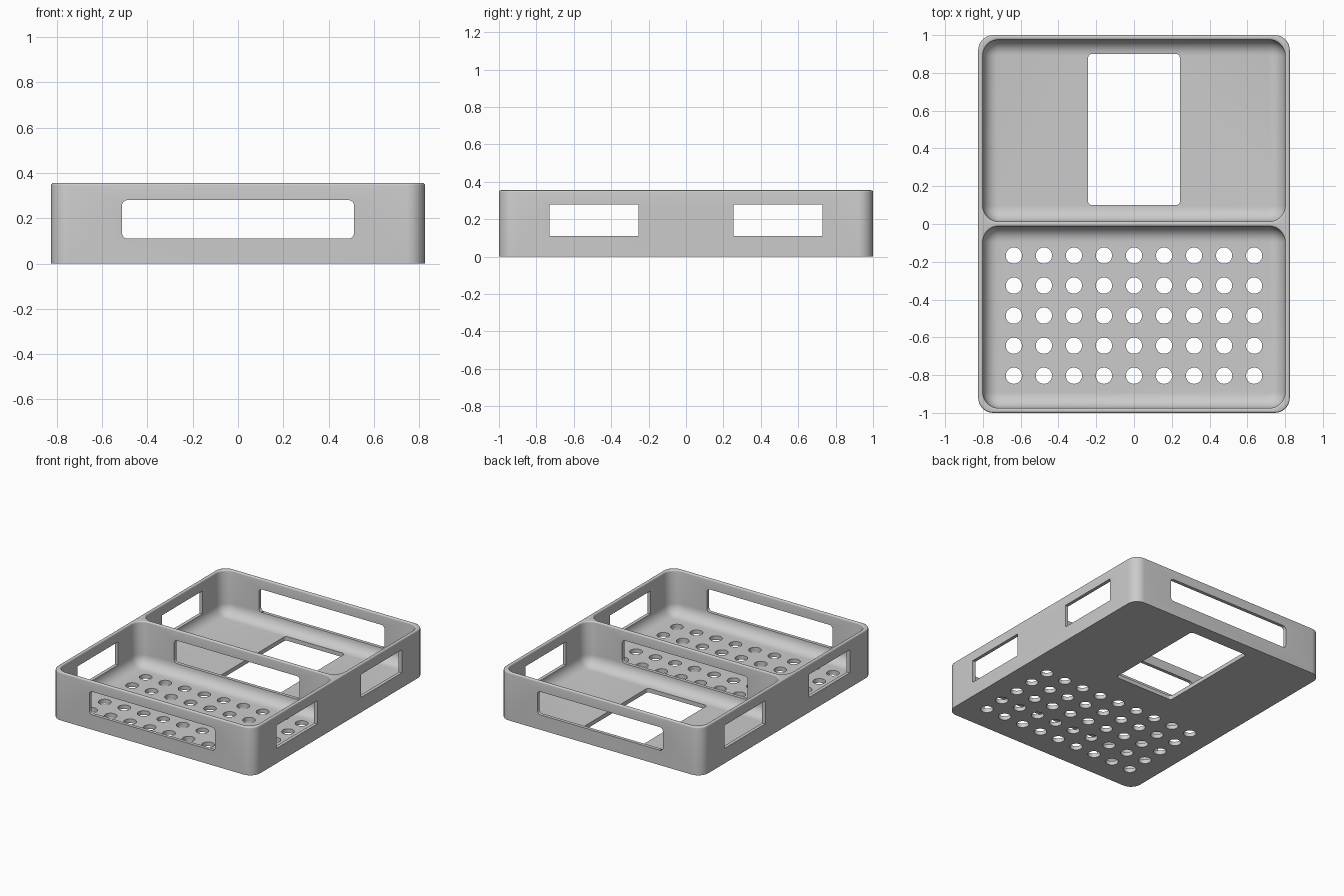
import bpy, bmesh, math
from mathutils import Matrix

cube = bpy.data.objects.get("Cube")
if cube:
    bpy.data.objects.remove(cube, do_unlink=True)

HALF_X, HALF_Y, HEIGHT = 0.825, 1.0, 0.355
WALL, FLOOR, CORNER, FILLET, LIP = 0.025, 0.03, 0.08, 0.08, 0.01
WIN_LOW, WIN_HIGH = 0.11, 0.28

grey = bpy.data.materials.new("Light grey plastic")
grey.use_nodes = True
COLOUR = (0.6, 0.6, 0.6, 1)
grey.diffuse_color = COLOUR
grey.node_tree.nodes["Principled BSDF"].inputs["Base Color"].default_value = COLOUR


def make_object(name, bm):
    bmesh.ops.recalc_face_normals(bm, faces=bm.faces)
    mesh = bpy.data.meshes.new(name)
    bm.to_mesh(mesh)
    bm.free()
    mesh.materials.append(grey)
    obj = bpy.data.objects.new(name, mesh)
    bpy.context.collection.objects.link(obj)
    return obj


def outline(hx, hy, r, steps=8):
    """Rounded rectangle, counter-clockwise."""
    pts = []
    for q, (sx, sy) in enumerate([(1, 1), (-1, 1), (-1, -1), (1, -1)]):
        for i in range(steps + 1):
            a = (q + i / steps) * math.pi / 2
            pts.append((sx * (hx - r) + r * math.cos(a), sy * (hy - r) + r * math.sin(a)))
    return pts


def loft(name, hx, hy, r, profile, matrix=Matrix()):
    """Stack rounded rectangles, each inset as the (inset, height) profile says."""
    bm = bmesh.new()
    rings = [[bm.verts.new(matrix @ Matrix.Translation((x, y, z)).translation)
              for x, y in outline(hx - inset, hy - inset, max(r - inset, 0.002))]
             for inset, z in profile]
    for low, high in zip(rings, rings[1:]):
        for i in range(len(low)):
            j = (i + 1) % len(low)
            bm.faces.new((low[i], low[j], high[j], high[i]))
    bm.faces.new(rings[0][::-1])
    bm.faces.new(rings[-1])
    return make_object(name, bm)


def quarter(steps):
    return [(math.sin(i / steps * math.pi / 2), math.cos(i / steps * math.pi / 2))
            for i in range(steps + 1)]


# Outer body with a softened top edge
body = [(0, 0)] + [(LIP * (1 - c), HEIGHT - LIP + LIP * s) for s, c in quarter(4)]
tray = loft("tray", HALF_X, HALF_Y, CORNER, body)
cutters = []

# Two compartments: filleted floor, straight wall, flared lip
compartment = [(FILLET * (1 - s), FLOOR + FILLET * (1 - c)) for s, c in quarter(8)]
compartment += [(-LIP * (1 - c), HEIGHT - LIP + LIP * s) for s, c in quarter(4)]
compartment += [(-LIP, HEIGHT + 0.05)]
depth = (HALF_Y - 1.5 * WALL) / 2
for side in (-1, 1):
    place = Matrix.Translation((0, side * (WALL / 2 + depth), 0))
    cutters.append(loft("compartment_cutter", HALF_X - WALL, depth, CORNER + 0.005,
                        compartment, place))

# Long rounded window through front, divider and back
mid_z, half_z = (WIN_LOW + WIN_HIGH) / 2, (WIN_HIGH - WIN_LOW) / 2
place = Matrix.Translation((0, 0, mid_z)) @ Matrix.Rotation(math.pi / 2, 4, 'X')
cutters.append(loft("long_window_cutter", 0.512, half_z, 0.025, [(0, -1.1), (0, 1.1)], place))

# Square-cornered side windows
for side in (-1, 1):
    bm = bmesh.new()
    bmesh.ops.create_cube(bm, size=1, matrix=Matrix.Translation((0, side * 0.492, mid_z))
                          @ Matrix.Diagonal((2, 0.475, 2 * half_z, 1)))
    cutters.append(make_object("side_window_cutter", bm))

# Opening in the back compartment floor
cutters.append(loft("floor_opening_cutter", 0.243, 0.4, 0.02, [(0, -0.1), (0, 0.1)],
                    Matrix.Translation((0, 0.5, 0))))

# Grid of drain holes in the front compartment floor
bm = bmesh.new()
for col in range(-4, 5):
    for row in range(-2, 3):
        bmesh.ops.create_cone(bm, cap_ends=True, segments=32, radius1=0.043, radius2=0.043,
                              depth=0.2, matrix=Matrix.Translation(
                                  (col * 0.159, -0.485 + row * 0.159, 0)))
cutters.append(make_object("drain_hole_cutter", bm))

# Cut everything out, then remove the cutters
bpy.ops.object.select_all(action='DESELECT')
tray.select_set(True)
bpy.context.view_layer.objects.active = tray
for cutter in cutters:
    cutter.hide_render = True
    mod = tray.modifiers.new("cut", 'BOOLEAN')
    mod.operation, mod.solver, mod.object = 'DIFFERENCE', 'EXACT', cutter
    bpy.ops.object.modifier_apply(modifier=mod.name)
    bpy.data.objects.remove(cutter, do_unlink=True)
bpy.ops.object.shade_smooth_by_angle(angle=math.radians(35))
